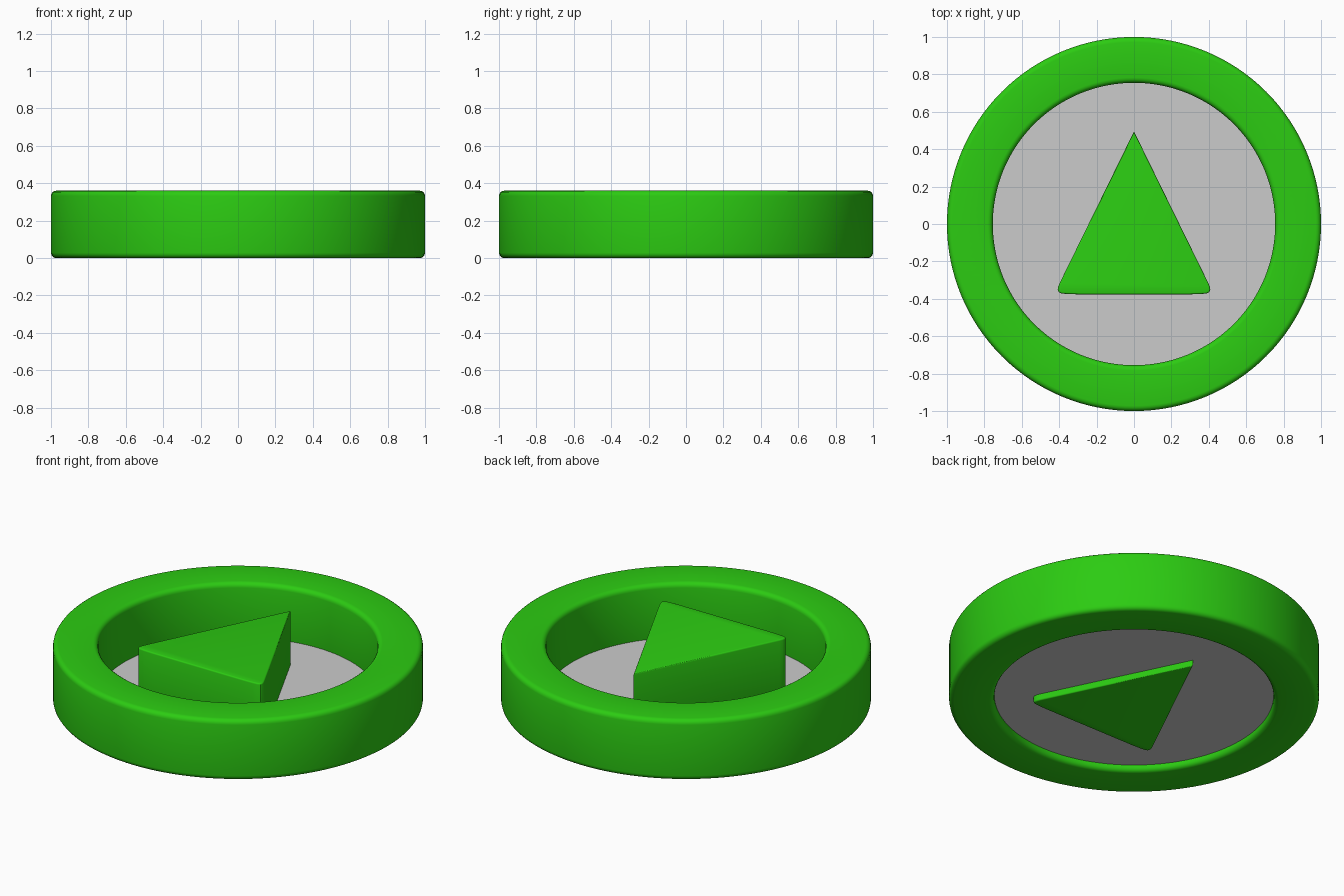
import bpy, bmesh, math
from mathutils import Vector

if "Cube" in bpy.data.objects:
    bpy.data.objects.remove(bpy.data.objects["Cube"])

green = bpy.data.materials.new("green")
green.diffuse_color = (0.025, 0.6, 0.006, 1)
green.use_nodes = True
green.node_tree.nodes["Principled BSDF"].inputs["Base Color"].default_value = green.diffuse_color
H = 0.36


def make(name, bm, mat=None, smooth=True):
    bmesh.ops.recalc_face_normals(bm, faces=bm.faces)
    me = bpy.data.meshes.new(name)
    bm.to_mesh(me)
    bm.free()
    ob = bpy.data.objects.new(name, me)
    bpy.context.collection.objects.link(ob)
    if mat:
        me.materials.append(mat)
    if smooth:
        bpy.ops.object.select_all(action='DESELECT')
        ob.select_set(True)
        bpy.context.view_layer.objects.active = ob
        bpy.ops.object.shade_smooth_by_angle(angle=math.radians(35))
    return ob


# Outer ring: rounded rectangle section spun around z
R_IN, R_OUT, FILLET, N = 0.755, 1.0, 0.028, 128
section = []
for cx, cz, start in ((R_OUT - FILLET, FILLET, -90), (R_OUT - FILLET, H - FILLET, 0),
                      (R_IN + FILLET, H - FILLET, 90), (R_IN + FILLET, FILLET, 180)):
    for k in range(5):
        a = math.radians(start + 22.5 * k)
        section.append((cx + FILLET * math.cos(a), cz + FILLET * math.sin(a)))
bm = bmesh.new()
loops = []
for i in range(N):
    t = 2 * math.pi * i / N
    loops.append([bm.verts.new((r * math.cos(t), r * math.sin(t), z)) for r, z in section])
for i in range(N):
    a, b = loops[i], loops[(i + 1) % N]
    for j in range(len(section)):
        k = (j + 1) % len(section)
        bm.faces.new((a[j], b[j], b[k], a[k]))
make("outer_ring", bm, green)

# Grey floor sheet just above the bottom
bm = bmesh.new()
bmesh.ops.create_circle(bm, cap_ends=True, radius=R_IN + 0.01, segments=N)
bmesh.ops.translate(bm, verts=bm.verts, vec=(0, 0, 0.037))
make("floor_disc", bm, smooth=False)

# Triangle pointer: sharp tip, rounded base corners, mirrored half outline
half = [(0.397, -0.315), (0.405, -0.334), (0.408, -0.350), (0.403, -0.364),
        (0.389, -0.371), (0.36, -0.374), (0.30, -0.376)]
outline = [(0, 0.495)] + half + [(-x, y) for x, y in reversed(half)]
bm = bmesh.new()
face = bm.faces.new([bm.verts.new((x, y, 0)) for x, y in outline])
ext = bmesh.ops.extrude_face_region(bm, geom=[face])
bmesh.ops.translate(bm, vec=Vector((0, 0, H)),
                    verts=[v for v in ext["geom"] if isinstance(v, bmesh.types.BMVert)])
bm.normal_update()
bmesh.ops.recalc_face_normals(bm, faces=bm.faces)
rim = [e for e in bm.edges if abs(e.verts[0].co.z - e.verts[1].co.z) < 1e-4]
bmesh.ops.bevel(bm, geom=rim, offset=0.008, segments=3, profile=0.5, affect='EDGES')
make("triangle_pointer", bm, green)
